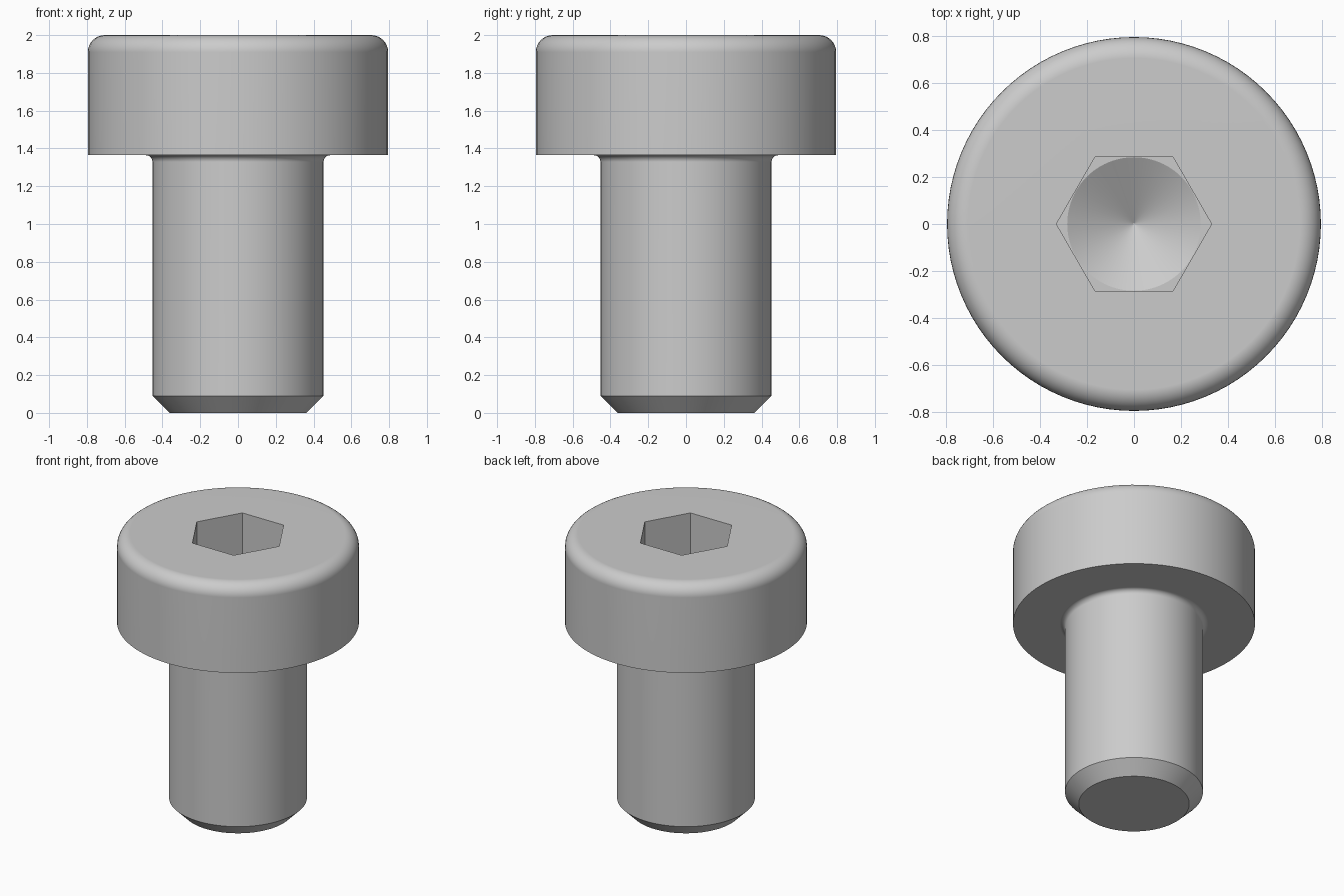
import bpy
import bmesh
from math import cos, sin, pi, radians, tan

cube = bpy.data.objects.get("Cube")
if cube:
    bpy.data.objects.remove(cube)

SIDES = 96
HEIGHT, HEAD_BASE = 2.0, 1.364
HEAD_R, SHANK_R = 0.795, 0.453
CHAMFER, ROUND, FILLET = 0.09, 0.09, 0.035
APOTHEM, FLOOR = 0.286, 1.48
CONE_R, TIP_R = 0.284, 0.004

angles = [2 * pi * i / SIDES for i in range(SIDES)]


def circle(r, z):
    return [(r * cos(a), r * sin(a), z) for a in angles]


def hexagon(apothem, z):
    # corners on the x axis, flats facing front and back
    radii = [apothem / cos(a % (pi / 3) - pi / 6) for a in angles]
    return [(r * cos(a), r * sin(a), z) for r, a in zip(radii, angles)]


def arc(r, z, radius, start, end, steps=8):
    turns = [radians(start + (end - start) * i / steps) for i in range(steps + 1)]
    return [circle(r + radius * cos(t), z + radius * sin(t)) for t in turns]


# chamfered tip and shank
rings = [circle(SHANK_R - CHAMFER, 0), circle(SHANK_R, CHAMFER)]
# fillet under the head
rings += arc(SHANK_R + FILLET, HEAD_BASE - FILLET, FILLET, 180, 90)
# head with rounded top edge
rings.append(circle(HEAD_R, HEAD_BASE))
rings += arc(HEAD_R - ROUND, HEIGHT - ROUND, ROUND, 0, 90)
# hexagonal socket with a drilled conical bottom
rings += [hexagon(APOTHEM, HEIGHT), hexagon(APOTHEM, FLOOR), circle(CONE_R, FLOOR)]
rings.append(circle(TIP_R, FLOOR - (CONE_R - TIP_R) * tan(radians(30))))

# loft the rings into one closed surface
bm = bmesh.new()
loops = [[bm.verts.new(p) for p in ring] for ring in rings]
for low, high in zip(loops, loops[1:]):
    for i in range(SIDES):
        j = (i + 1) % SIDES
        bm.faces.new((low[i], low[j], high[j], high[i]))
bm.faces.new(loops[0][::-1])
bm.faces.new(loops[-1])
bmesh.ops.recalc_face_normals(bm, faces=bm.faces)
mesh = bpy.data.meshes.new("socket_head_screw")
bm.to_mesh(mesh)
bm.free()

screw = bpy.data.objects.new("socket_head_screw", mesh)
bpy.context.collection.objects.link(screw)

# plain grey metal
steel = bpy.data.materials.new("grey_steel")
steel.use_nodes = True
grey = (0.6, 0.6, 0.6, 1)
steel.diffuse_color = grey
steel.node_tree.nodes["Principled BSDF"].inputs["Base Color"].default_value = grey
mesh.materials.append(steel)

# smooth curves with crisp edges and flat planes
bpy.ops.object.select_all(action="DESELECT")
screw.select_set(True)
bpy.context.view_layer.objects.active = screw
bpy.ops.object.shade_smooth_by_angle(angle=radians(25))
normals = screw.modifiers.new("flat_planes", "WEIGHTED_NORMAL")
normals.keep_sharp = True
